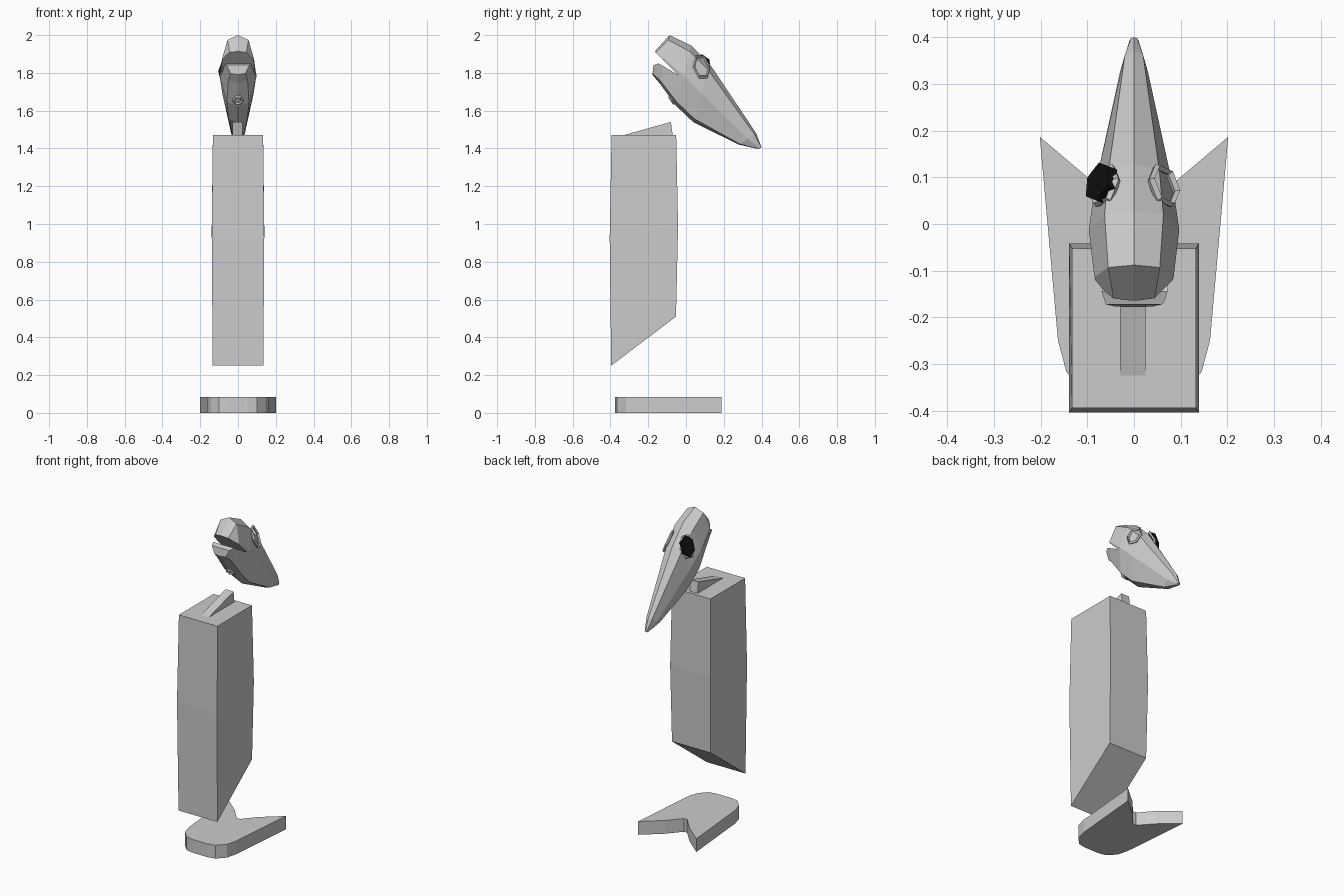
import bpy, bmesh
from mathutils import Vector

if "Cube" in bpy.data.objects:
    bpy.data.objects.remove(bpy.data.objects["Cube"])


def loft(name, rings):
    """Skin a stack of equal-length rings and cap both ends."""
    bm = bmesh.new()
    vs = [[bm.verts.new(p) for p in ring] for ring in rings]
    n = len(vs[0])
    for a, b in zip(vs, vs[1:]):
        for i in range(n):
            j = (i + 1) % n
            bm.faces.new((a[i], a[j], b[j], b[i]))
    bm.faces.new(vs[0])
    bm.faces.new(vs[-1])
    bmesh.ops.recalc_face_normals(bm, faces=bm.faces[:])
    me = bpy.data.meshes.new(name)
    bm.to_mesh(me)
    bm.free()
    ob = bpy.data.objects.new(name, me)
    bpy.context.collection.objects.link(ob)
    return ob


def side_prism(name, profile, x0, x1):
    """Extrude a (y, z) profile across x."""
    return loft(name, [[(x, y, z) for y, z in profile] for x in (x0, x1)])


def place(name, location, normal, scale):
    """Name the active primitive and face it along a normal."""
    ob = bpy.context.object
    ob.name = name
    ob.location = location
    ob.rotation_mode = 'QUATERNION'
    ob.rotation_quaternion = Vector(normal).to_track_quat('Z', 'Y')
    ob.scale = scale
    return ob


# Chevron foot with rounded front and notched back
half = [(0.05, -0.375), (0.10, -0.365), (0.145, -0.317), (0.163, -0.25),
        (0.202, 0.187), (0.085, 0.088), (0.012, 0.005)]
outline = half + [(-x, y) for x, y in reversed(half)]
loft("foot", [[(x, y, z) for x, y in outline] for z in (0, 0.083)])


# Slightly bulging body slab with slanted underside
def slab(w, y0, y1, z0, z1):
    return [(-w, y0, z0), (w, y0, z0), (w, y1, z1), (-w, y1, z1)]


loft("body", [slab(0.134, -0.396, -0.053, 0.25, 0.51),
              slab(0.139, -0.404, -0.042, 0.93, 0.99),
              slab(0.133, -0.394, -0.052, 1.472, 1.472)])

# Neck wedge
side_prism("neck_wedge", [(-0.35, 1.465), (-0.07, 1.465), (-0.08, 1.54)], -0.03, 0.025)

# Faceted head: stations of top (y, z), bottom (y, z), half width
stations = [((-0.164, 1.915), (-0.178, 1.79), 0.066),
            ((-0.088, 2.0), (-0.14, 1.745), 0.085),
            ((0.028, 1.945), (-0.052, 1.625), 0.097),
            ((0.127, 1.845), (0.04, 1.538), 0.083),
            ((0.372, 1.48), (0.28, 1.42), 0.03),
            ((0.40, 1.405), (0.385, 1.397), 0.01)]
section = [(0, 0), (0.65, 0.1), (1, 0.5), (0.6, 0.94), (0, 1),
           (-0.6, 0.94), (-1, 0.5), (-0.65, 0.1)]
head = loft("head", [[(u * w, t[0] + (b[0] - t[0]) * v, t[1] + (b[1] - t[1]) * v)
                      for u, v in section] for t, b, w in stations])

# Mouth opening
cutter = side_prism("mouth_cutter", [(-0.037, 1.786), (-0.145, 1.85), (-0.18, 1.838),
                                     (-0.35, 1.84), (-0.28, 2.029)], -0.3, 0.3)
cut = head.modifiers.new("mouth", 'BOOLEAN')
cut.operation = 'DIFFERENCE'
cut.solver = 'EXACT'
cut.object = cutter
bpy.context.view_layer.objects.active = head
bpy.ops.object.modifier_apply(modifier=cut.name)
bpy.data.objects.remove(cutter)

# Eye rims
for side, label in ((1, "right"), (-1, "left")):
    bpy.ops.mesh.primitive_torus_add(major_segments=6, minor_segments=4,
                                     major_radius=0.066, minor_radius=0.009)
    place(f"{label}_eye_rim", (side * 0.064, 0.082, 1.832),
          (side * 0.85, 0.33, 0.36), (0.66, 1, 1))

# Black eye cover
bpy.ops.mesh.primitive_cylinder_add(vertices=6, radius=0.066, depth=0.02)
cover = place("eye_cover", (-0.07, 0.088, 1.838), (-0.85, 0.33, 0.36), (0.68, 0.95, 1))
black = bpy.data.materials.new("black")
black.diffuse_color = (0.005, 0.005, 0.005, 1)
black.use_nodes = True
black.node_tree.nodes["Principled BSDF"].inputs["Base Color"].default_value = black.diffuse_color
cover.data.materials.append(black)

# Small ring under the chin
bpy.ops.mesh.primitive_torus_add(major_segments=6, minor_segments=4,
                                 major_radius=0.024, minor_radius=0.008)
place("chin_ring", (0, -0.075, 1.655), (0, -0.8, -0.6), (1, 1, 1))
